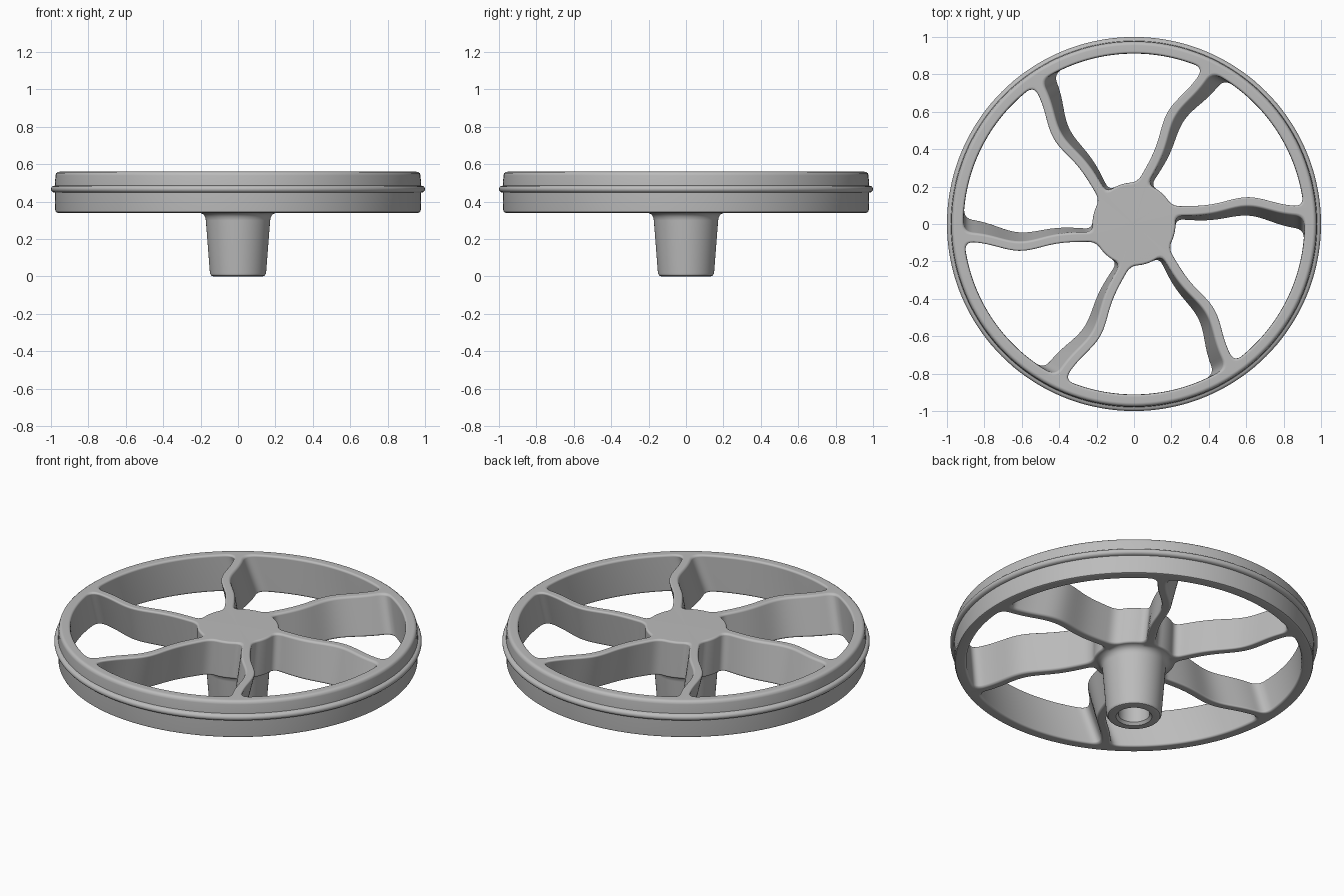
import bpy, bmesh, math
from mathutils import Vector, Matrix

if "Cube" in bpy.data.objects:
    bpy.data.objects.remove(bpy.data.objects["Cube"], do_unlink=True)

SPOKES = 6
BOTTOM, TOP = 0.34, 0.56
RIM_INNER, HUB_R, HALF = 0.912, 0.222, 0.026
TWIST = 0.085   # spokes lean round the axle towards the bottom
ROUND = 0.012   # edge rounding

grey = bpy.data.materials.new("plain grey")
grey.use_nodes = True
grey.diffuse_color = (0.5, 0.5, 0.5, 1)
bsdf = grey.node_tree.nodes["Principled BSDF"]
bsdf.inputs["Base Color"].default_value = (0.5, 0.5, 0.5, 1)
bsdf.inputs["Roughness"].default_value = 0.6


def make_object(name, bm):
    bmesh.ops.recalc_face_normals(bm, faces=bm.faces[:])
    mesh = bpy.data.meshes.new(name)
    bm.to_mesh(mesh)
    bm.free()
    mesh.materials.append(grey)
    obj = bpy.data.objects.new(name, mesh)
    bpy.context.collection.objects.link(obj)
    return obj


def lathe(name, profile, steps=144):
    bm = bmesh.new()
    verts = [bm.verts.new((r, 0, z)) for r, z in profile]
    edges = [bm.edges.new(pair) for pair in zip(verts, verts[1:])]
    bmesh.ops.spin(bm, geom=verts + edges, cent=(0, 0, 0), axis=(0, 0, 1),
                   angle=math.tau, steps=steps, use_duplicate=False)
    bmesh.ops.remove_doubles(bm, verts=bm.verts[:], dist=1e-5)
    return make_object(name, bm)


def spoke_edge(side, half, r_in, r_out, n=28):
    """Wavy side of a spoke lying along +x, from hub to rim."""
    pts = []
    for i in range(n + 1):
        x = r_in + (r_out - r_in) * i / n
        y = 0.07 + 0.05 * math.exp(-((x - 0.61) / 0.16) ** 2) + side * half
        pts.append(Vector((x, y)))
    # end exactly on the hub and rim circles
    pts[0].x = math.sqrt(r_in ** 2 - pts[0].y ** 2)
    pts[-1].x = math.sqrt(r_out ** 2 - pts[-1].y ** 2)
    return [p for i, p in enumerate(pts) if i in (0, n) or pts[0].x < p.x < pts[-1].x]


def arc(a, b, n):
    """Arc about the axle from point a to point b."""
    t0, t1 = math.atan2(a.y, a.x), math.atan2(b.y, b.x)
    angles = [t0 + (t1 - t0) * i / n for i in range(n + 1)]
    return [Vector((math.cos(t), math.sin(t))) * a.length for t in angles]


def walk(line, dist):
    """Point at a distance along a line, and the points left after it."""
    for i, (a, b) in enumerate(zip(line, line[1:])):
        step = (b - a).length
        if step > dist:
            return [a.lerp(b, dist / step)] + line[i + 1:]
        dist -= step
    return line[-1:]


def window(grow):
    """Outline of one opening with filleted corners."""
    half, r_in, r_out = HALF - grow, HUB_R - grow, RIM_INNER + grow
    turn = Matrix.Rotation(math.tau / SPOKES, 2)
    first = spoke_edge(1, half, r_in, r_out)
    second = [turn @ p for p in spoke_edge(-1, half, r_in, r_out)][::-1]
    sides = [first, arc(first[-1], second[0], 40), second, arc(second[-1], first[0], 12)]
    cuts = [0.045, 0.055, 0.055, 0.045]
    trimmed = []
    for i, side in enumerate(sides):
        line = walk(side, cuts[i])
        trimmed.append(walk(line[::-1], cuts[(i + 1) % 4])[::-1])
    out = []
    for i, line in enumerate(trimmed):
        out += line
        a, c, b = line[-1], sides[i][-1], trimmed[(i + 1) % 4][0]
        for k in range(1, 8):
            t = k / 8
            out.append(a * (1 - t) ** 2 + c * 2 * t * (1 - t) + b * t * t)
    return out


def resample(points, n=180):
    """Equal spacing, so that every layer has the same count."""
    loop = points + points[:1]
    total = sum((b - a).length for a, b in zip(loop, loop[1:]))
    return [walk(loop, total * i / n)[0] for i in range(n)]


def window_cutter(index):
    # rounded flare at both ends, plain leaning wall between
    ramp = [(ROUND * math.sin(t), ROUND * (1 - math.cos(t)))
            for t in (math.pi / 2 * i / 4 for i in range(5))]
    layers = [(BOTTOM + ROUND - h, g) for h, g in ramp][::-1]
    layers += [(TOP - ROUND + h, g) for h, g in ramp]
    layers = [(BOTTOM - 0.005, ROUND)] + layers + [(TOP + 0.03, ROUND)]
    bm = bmesh.new()
    rings = []
    for z, grow in layers:
        lean = min(1, max(0, (TOP - z) / (TOP - BOTTOM)))
        rot = Matrix.Rotation(index * math.tau / SPOKES - TWIST * lean, 2)
        rings.append([bm.verts.new((*(rot @ p), z)) for p in resample(window(grow))])
    for low, high in zip(rings, rings[1:]):
        for i in range(len(low)):
            j = (i + 1) % len(low)
            bm.faces.new((low[i], low[j], high[j], high[i]))
    bm.faces.new(rings[0][::-1])
    bm.faces.new(rings[-1])
    cutter = make_object("window_cutter", bm)
    cutter.hide_render = True
    return cutter


# Rim, hub disc and tapered axle boss with a blind bore
profile = [(0, 0.28), (0.085, 0.28), (0.085, 0.015), (0.098, 0), (0.13, 0),
           (0.142, 0.004), (0.15, 0.016), (0.172, 0.3), (0.176, 0.318),
           (0.186, 0.333), (0.202, BOTTOM), (0.965, BOTTOM), (0.973, 0.344),
           (0.977, 0.352), (0.979, 0.448)]
# Raised bead round the rim
for i in range(9):
    a = math.pi * (i / 8 - 0.5)
    profile.append((0.982 + 0.018 * math.cos(a), 0.467 + 0.018 * math.sin(a)))
profile += [(0.979, 0.487), (0.976, 0.54), (0.972, 0.552), (0.964, 0.558),
            (0.955, TOP), (0, TOP)]
wheel = lathe("spoked_wheel", profile)

# Cut the six openings, leaving the wavy spokes
cutters = [window_cutter(i) for i in range(SPOKES)]
bpy.context.view_layer.objects.active = wheel
wheel.select_set(True)
for cutter in cutters:
    cut = wheel.modifiers.new("opening", "BOOLEAN")
    cut.operation, cut.solver, cut.object = "DIFFERENCE", "EXACT", cutter
    bpy.ops.object.modifier_apply(modifier=cut.name)
    bpy.data.objects.remove(cutter, do_unlink=True)

# Smooth shading with clean flat faces
bpy.ops.object.shade_smooth_by_angle(angle=math.radians(35))
weighted = wheel.modifiers.new("weighted normals", "WEIGHTED_NORMAL")
weighted.keep_sharp = True
